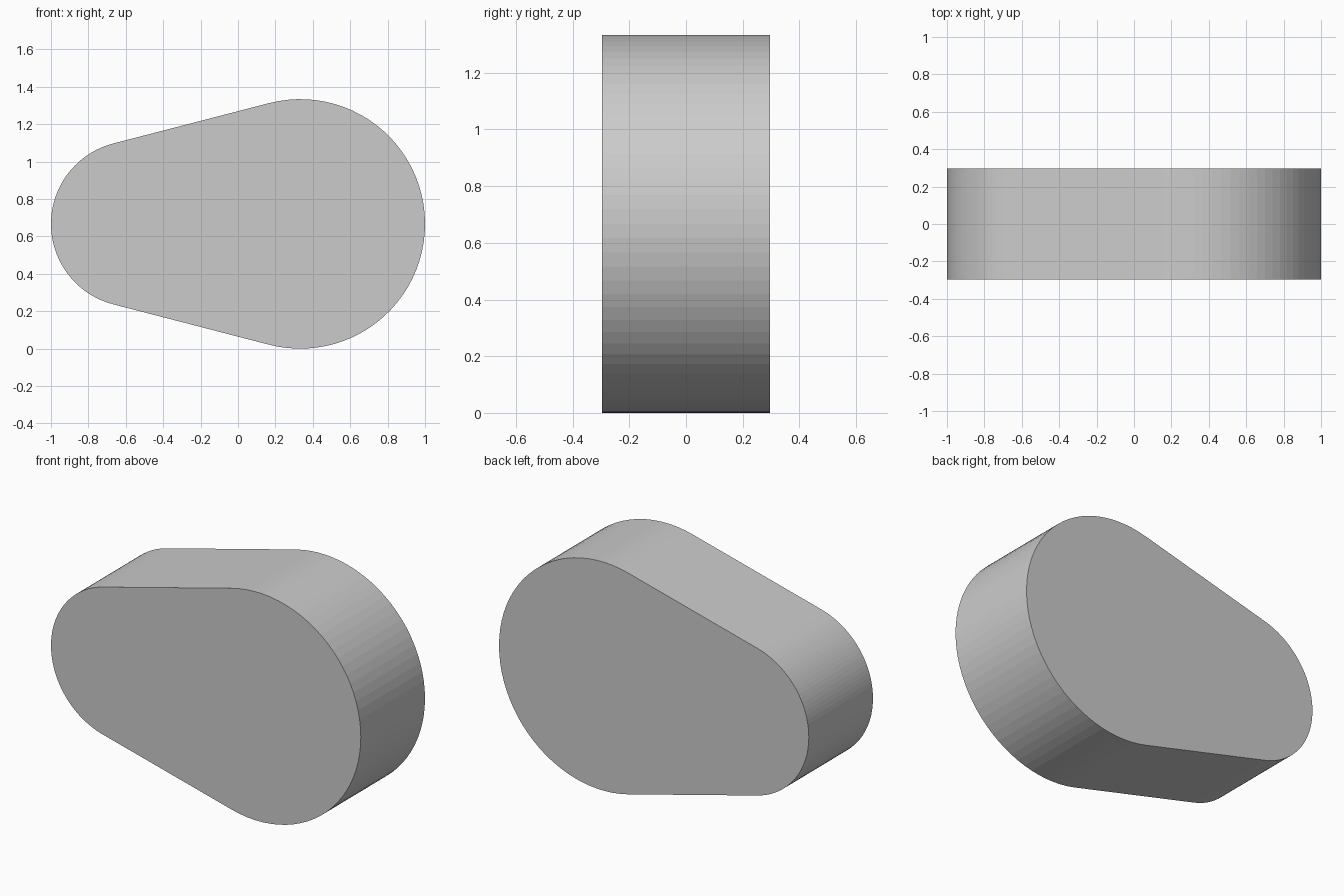
import bpy, bmesh, math

if "Cube" in bpy.data.objects:
    bpy.data.objects.remove(bpy.data.objects["Cube"])

R, r = 0.667, 0.444          # big and small end radii
CX, cx, CZ = 0.333, -0.556, 0.667
HALF = 0.296                 # half thickness
SEG = 48
tangent = math.pi / 2 + math.asin((R - r) / (CX - cx))


def arc(x, radius, start, end):
    return [(x + radius * math.cos(start + (end - start) * i / SEG),
             CZ + radius * math.sin(start + (end - start) * i / SEG))
            for i in range(SEG + 1)]


# Tapered outline: large right arc and small left arc joined by tangents
outline = arc(CX, R, -tangent, tangent) + arc(cx, r, tangent, 2 * math.pi - tangent)

# Extrude the front face through the thickness
bm = bmesh.new()
face = bm.faces.new([bm.verts.new((x, -HALF, z)) for x, z in outline])
ext = bmesh.ops.extrude_face_region(bm, geom=[face], use_keep_orig=True)
moved = [v for v in ext["geom"] if isinstance(v, bmesh.types.BMVert)]
bmesh.ops.translate(bm, vec=(0, 2 * HALF, 0), verts=moved)
bmesh.ops.recalc_face_normals(bm, faces=bm.faces)

mesh = bpy.data.meshes.new("tapered_link_plate")
bm.to_mesh(mesh)
bm.free()
plate = bpy.data.objects.new("tapered_link_plate", mesh)
bpy.context.collection.objects.link(plate)
